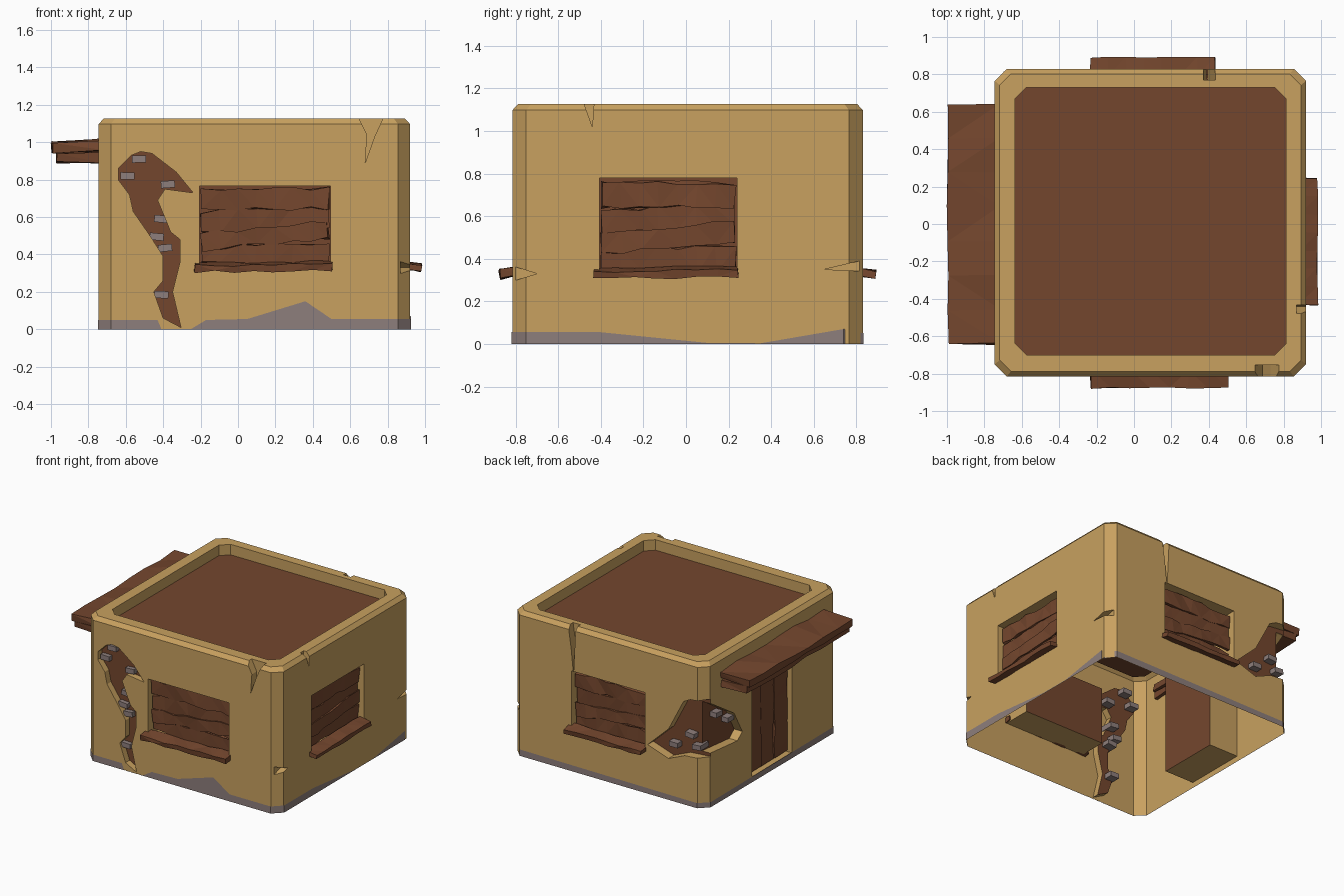
import bpy, bmesh, math, random
from mathutils import Matrix, Vector

random.seed(4)
if "Cube" in bpy.data.objects:
    bpy.data.objects.remove(bpy.data.objects["Cube"])


def material(name, color):
    m = bpy.data.materials.new(name)
    m.use_nodes = True
    m.diffuse_color = (*color, 1)
    m.node_tree.nodes["Principled BSDF"].inputs["Base Color"].default_value = (*color, 1)
    return m


PALETTE = [material("tan plaster", (0.58, 0.355, 0.115)),
           material("brown wood", (0.175, 0.062, 0.027)),
           material("grey stone", (0.27, 0.21, 0.2))]
TAN, BROWN, GREY = range(3)

# One frame per wall: local x runs along the wall, -y points outward, z is up
X0, X1, Y0, Y1 = -0.745, 0.92, -0.815, 0.83
FRAMES = {name: Matrix.Translation(pos) @ Matrix.Rotation(math.radians(turn), 4, "Z")
          for name, pos, turn in (("front", (0, Y0, 0), 0), ("right", (X1, 0, 0), 90),
                                  ("back", (0, Y1, 0), 180), ("left", (X0, 0, 0), -90))}


def finish(name, bm, mats, frame=None):
    bmesh.ops.recalc_face_normals(bm, faces=bm.faces)
    if frame:
        bm.transform(FRAMES[frame])
    me = bpy.data.meshes.new(name)
    bm.to_mesh(me)
    bm.free()
    for m in mats:
        me.materials.append(m)
    ob = bpy.data.objects.new(name, me)
    bpy.context.scene.collection.objects.link(ob)
    return ob


# Walls, rim and sunken roof as stacked chamfered rings
def ring(bm, x0, x1, y0, y1, c, z):
    pts = [(x0 + c, y0), (x1 - c, y0), (x1, y0 + c), (x1, y1 - c),
           (x1 - c, y1), (x0 + c, y1), (x0, y1 - c), (x0, y0 + c)]
    return [bm.verts.new((x, y, z)) for x, y in pts]


bm = bmesh.new()
b = 0.027
inner = (-0.635, 0.813, -0.70, 0.73, 0.06)
rings = [ring(bm, X0, X1, Y0, Y1, 0.065, 0),
         ring(bm, X0, X1, Y0, Y1, 0.065, 1.097),
         ring(bm, X0 + b, X1 - b, Y0 + b, Y1 - b, 0.06, 1.127),
         ring(bm, *inner, 1.127), ring(bm, *inner, 1.045)]
for lo, hi in zip(rings, rings[1:]):
    for i in range(8):
        j = (i + 1) % 8
        bm.faces.new((lo[i], lo[j], hi[j], hi[i]))
bm.faces.new(rings[0])
bm.faces.new(rings[-1]).material_index = BROWN
house = finish("house_walls", bm, PALETTE)

cutters = []


# Pocket cut into a wall: outline on the wall, sides taper by inset to the back
def pocket(frame, outline, depth, inset=0.0, back=TAN):
    bm = bmesh.new()
    outer = [bm.verts.new((u, -0.03, v)) for u, v in outline]
    face = bm.faces.new(outer)
    bmesh.ops.inset_region(bm, faces=[face], thickness=max(inset, 0.001), use_boundary=True,
                           use_even_offset=True)
    for v in face.verts:
        v.co.y = depth
    face.material_index = back
    bm.faces.new(outer)
    ob = finish("pocket_cutter", bm, PALETTE, frame)
    ob.hide_render = True
    mod = house.modifiers.new("cut", "BOOLEAN")
    mod.operation, mod.solver, mod.object = "DIFFERENCE", "EXACT", ob
    cutters.append(ob)


def box(u0, u1, v0, v1):
    return [(u0, v0), (u1, v0), (u1, v1), (u0, v1)]


# Rough board with uneven edges
def plank(name, frame, center, size, roll=0.0, rough=0.012, tilt=0.0):
    bm = bmesh.new()
    bmesh.ops.create_cube(bm, size=1)
    bmesh.ops.scale(bm, vec=size, verts=bm.verts)
    along = [e for e in bm.edges if abs(e.verts[0].co.x - e.verts[1].co.x) > size[0] / 2]
    bmesh.ops.subdivide_edges(bm, edges=along, cuts=6)
    for v in bm.verts:
        v.co += Vector([random.uniform(-rough, rough) * k for k in (0.6, 0.5, 1)])
    bmesh.ops.triangulate(bm, faces=bm.faces)
    bm.transform(Matrix.Translation(center) @ Matrix.Rotation(roll, 4, "Y")
                 @ Matrix.Rotation(tilt, 4, "X"))
    return finish(name, bm, [PALETTE[BROWN]], frame)


# Boarded windows with a projecting sill
def window(frame, u, w, top):
    pocket(frame, box(u - w / 2, u + w / 2, 0.32, top), 0.22, back=BROWN)
    boards = [(0.7, 0.11, 0.0, 0.05), (0.59, 0.11, -0.05, 0.06),
              (0.5, 0.09, -0.09, 0.05), (0.4, 0.11, 0.02, 0.06)]
    for i, (v, height, roll, depth) in enumerate(boards):
        plank(f"{frame}_window_board_{i + 1}", frame, (u, depth, v),
              (w * 0.97, 0.03, height), roll)
    plank(f"{frame}_window_sill", frame, (u - 0.01, -0.01, 0.335),
          (w * 1.05, 0.1, 0.035), -0.01, 0.007, 0.15)


window("front", 0.145, 0.70, 0.765)
window("right", -0.083, 0.645, 0.78)
window("back", -0.09, 0.635, 0.78)

# Doorway, door boards and canopy
pocket("left", box(-0.25, 0.24, 0.04, 0.87), 0.25, back=BROWN)
for i in range(3):
    plank(f"door_board_{i + 1}", "left", (-0.165 + i * 0.16, 0.05 + 0.008 * (i % 2), 0.455),
          (0.81, 0.035, 0.155), math.pi / 2, 0.009)
plank("canopy_top_board", "left", (0, -0.11, 0.98), (1.28, 0.28, 0.05), 0, 0.012, 0.05)
plank("canopy_lower_board", "left", (0, -0.1, 0.92), (1.26, 0.25, 0.05), 0, 0.01)

# Broken plaster: long front gash and the back corner
pocket("front", [(-.57, .93), (-.52, .95), (-.46, .94), (-.33, .84), (-.24, .73), (-.39, .75),
                 (-.43, .69), (-.36, .52), (-.31, .48), (-.31, .36), (-.35, .2), (-.305, .01),
                 (-.4, .06), (-.45, .2), (-.4, .26), (-.4, .39), (-.47, .5), (-.56, .63),
                 (-.58, .72), (-.64, .8), (-.64, .86)], 0.05, 0.016, BROWN)
pocket("back", [(.25, .38), (.43, .55), (.56, .8), (.62, .83), (.82, .85), (.82, .4),
                (.57, .38), (.43, .32)], 0.07, 0.015, BROWN)
pocket("left", [(-.9, .85), (-.75, .8), (-.47, .62), (-.37, .44), (-.43, .39),
                (-.75, .42), (-.9, .4)], 0.07, 0.015, BROWN)

# Cracks along the rim and chips on the corners
pocket("front", [(.63, 1.16), (.79, 1.16), (.73, 1.03), (.68, .89), (.69, 1.04)], 0.06, 0.008)
pocket("right", [(-.49, 1.16), (-.43, 1.16), (-.44, 1.02)], 0.05, 0.006)
pocket("back", [(-.44, 1.16), (-.37, 1.16), (-.38, .95), (-.39, .75), (-.41, .95)], 0.06, 0.004)
pocket("right", [(-.86, .38), (-.7, .33), (-.86, .28)], 0.05, 0.01)
pocket("right", [(.65, .35), (.86, .4), (.86, .34)], 0.05, 0.006)

# Bake the cuts and open the underside
dg = bpy.context.evaluated_depsgraph_get()
dg.update()
house.data = bpy.data.meshes.new_from_object(house.evaluated_get(dg))
house.modifiers.clear()
for ob in cutters:
    bpy.data.objects.remove(ob)
bm = bmesh.new()
bm.from_mesh(house.data)
floor = [f for f in bm.faces if f.calc_center_median().z < 0.001 and f.normal.z < -0.9]
bmesh.ops.delete(bm, geom=floor, context="FACES")
bm.to_mesh(house.data)
bm.free()

# Exposed bricks
bricks = [("front", -.53, .91), ("front", -.59, .82), ("front", -.375, .775), ("front", -.41, .59),
          ("front", -.435, .495), ("front", -.39, .435), ("front", -.41, .185),
          ("back", .6, .54), ("back", .46, .43), ("back", .66, .46),
          ("left", -.63, .67), ("left", -.49, .58)]
for i, (frame, u, v) in enumerate(bricks):
    bm = bmesh.new()
    bmesh.ops.create_cube(bm, size=1)
    bmesh.ops.scale(bm, vec=(0.075, 0.1, 0.038), verts=bm.verts)
    bm.transform(Matrix.Translation((u, 0.065, v))
                 @ Matrix.Rotation(random.uniform(-0.1, 0.1), 4, "Y"))
    finish(f"brick_{i + 1}", bm, [PALETTE[GREY]], frame)

# Worn stone band around the foot of the walls
g = 0.004
L, R, F, B = X0 - g, X1 + g, Y0 - g, Y1 + g
band = [(L, -.75, .05), (-.68, F, .05), (-.43, F, .05), (-.41, F, .002), (-.25, F, .002),
        (-.17, F, .05), (.05, F, .055), (.36, F, .15), (.5, F, .055), (.855, F, .055),
        (R, -.75, .055), (R, -.4, .055), (R, .1, .005), (R, .35, .003), (R, .74, .07),
        (.855, B, .05), (-.68, B, .04), (L, .765, .04)]
bm = bmesh.new()
low = [bm.verts.new((x, y, 0)) for x, y, h in band]
high = [bm.verts.new((x, y, h)) for x, y, h in band]
for i in range(len(band)):
    j = (i + 1) % len(band)
    bm.faces.new((low[i], low[j], high[j], high[i]))
finish("foot_band", bm, [PALETTE[GREY]])
